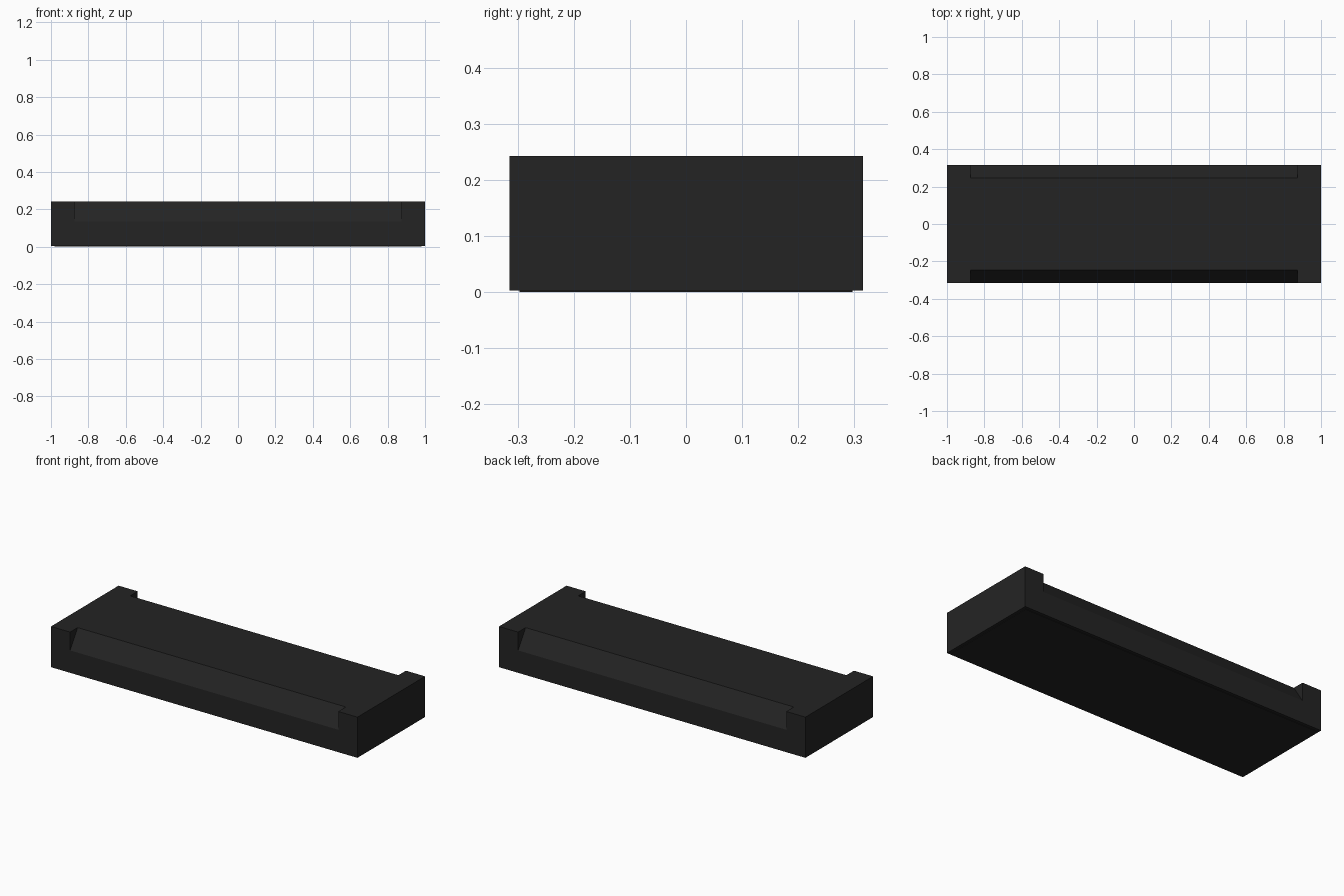
import bpy
import bmesh

default = bpy.data.objects.get("Cube")
if default:
    bpy.data.objects.remove(default, do_unlink=True)

HALF_X, HALF_Y, TOP, BASE = 1.0, 0.315, 0.243, 0.003
CUT_X, CUT_Y, CUT_Z = 0.875, 0.245, 0.135

black = bpy.data.materials.new("matte_black")
black.use_nodes = True
colour = (0.0175, 0.0175, 0.0175, 1)
black.diffuse_color = colour
black.node_tree.nodes["Principled BSDF"].inputs["Base Color"].default_value = colour


def finish(bm, name):
    bmesh.ops.recalc_face_normals(bm, faces=bm.faces)
    mesh = bpy.data.meshes.new(name)
    bm.to_mesh(mesh)
    bm.free()
    mesh.materials.append(black)
    obj = bpy.data.objects.new(name, mesh)
    bpy.context.collection.objects.link(obj)
    return obj


def box(name, half_x, half_y, z0, z1):
    bm = bmesh.new()
    bmesh.ops.create_cube(bm, size=2)
    for v in bm.verts:
        v.co = (v.co.x * half_x, v.co.y * half_y, z1 if v.co.z > 0 else z0)
    return finish(bm, name)


def wedge(name, side):
    """Triangular prism whose sloping face leaves a bevel on the top edge."""
    slope = (TOP - CUT_Z) / (HALF_Y - CUT_Y)
    over = 0.05
    profile = [(CUT_Y - over, TOP + over * slope),
               (HALF_Y + over, CUT_Z - over * slope),
               (HALF_Y + over, TOP + over * slope)]
    bm = bmesh.new()
    face = bm.faces.new([bm.verts.new((-CUT_X, side * y, z)) for y, z in profile])
    result = bmesh.ops.extrude_face_region(bm, geom=[face])
    moved = [g for g in result["geom"] if isinstance(g, bmesh.types.BMVert)]
    bmesh.ops.translate(bm, vec=(2 * CUT_X, 0, 0), verts=moved)
    obj = finish(bm, name)
    obj.hide_render = True
    return obj


# Main block with a sloped recess along both long edges
body = box("body", HALF_X, HALF_Y, BASE, TOP)
for side, label in ((-1, "front"), (1, "back")):
    cutter = wedge(label + "_recess_cutter", side)
    mod = body.modifiers.new(label + "_recess", "BOOLEAN")
    mod.operation = "DIFFERENCE"
    mod.solver = "EXACT"
    mod.object = cutter
    bpy.context.view_layer.objects.active = body
    bpy.ops.object.modifier_apply(modifier=mod.name)
    bpy.data.objects.remove(cutter, do_unlink=True)

# Thin inset plate underneath
box("base_plate", HALF_X - 0.018, HALF_Y - 0.018, 0, BASE + 0.002)
